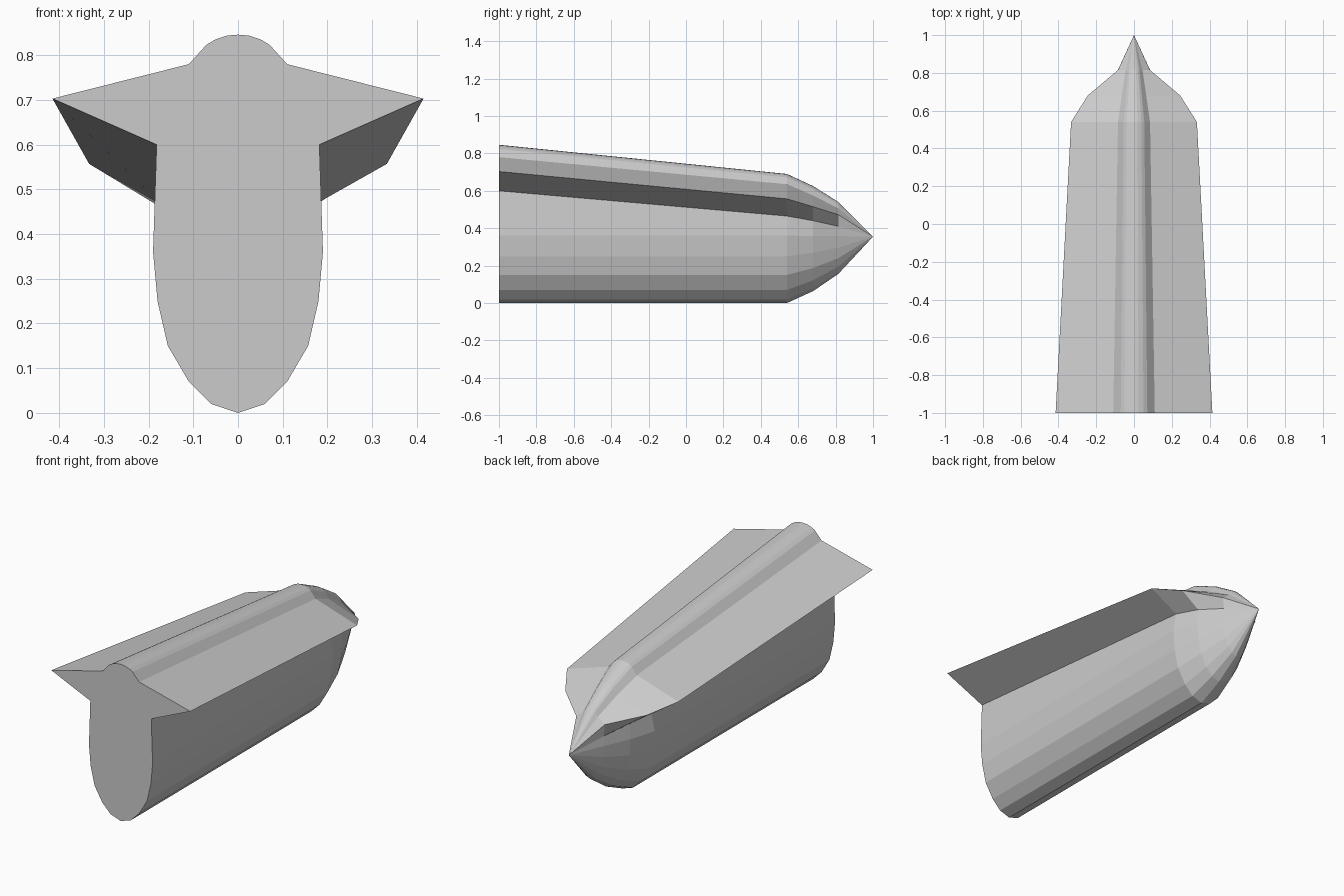
import bpy
import bmesh

cube = bpy.data.objects.get("Cube")
if cube:
    bpy.data.objects.remove(cube, do_unlink=True)

grey = bpy.data.materials.new("plain grey")
grey.use_nodes = True
colour = (0.6, 0.6, 0.6, 1)
grey.diffuse_color = colour
grey.node_tree.nodes["Principled BSDF"].inputs["Base Color"].default_value = colour

AXIS_Z = 0.355   # height of the nose point
KEEL = [(0, 0), (0.06, 0.02), (0.11, 0.07), (0.157, 0.15), (0.18, 0.25), (0.19, 0.36)]
CROWN = [(0.64, 0.66), (0.46, 0.84), (0.22, 0.97), (0, 1)]

# y, keel width and height scale, then fin root, fin tip, ridge foot (x, z) and ridge top z
STATIONS = [
    (-1.0, 1, 1, (0.182, 0.60), (0.415, 0.703), (0.11, 0.78), 0.846),
    (0.54, 1, 1, (0.17, 0.465), (0.333, 0.557), (0.085, 0.635), 0.69),
    (0.68, 0.77, 0.82, (0.14, 0.44), (0.245, 0.515), (0.065, 0.575), 0.625),
    (0.815, 0.45, 0.56, (0.08, 0.41), (0.085, 0.472), (0.045, 0.505), 0.54),
]


def section(y, wide, tall, root, tip, foot, top):
    """Closed outline: keel, fin and ridge on the left, then mirrored."""
    half = [(x * wide, AXIS_Z + (z - AXIS_Z) * tall) for x, z in KEEL]
    half += [root, tip, foot]
    half += [(foot[0] * u, foot[1] + (top - foot[1]) * v) for u, v in CROWN]
    outline = half + [(-x, z) for x, z in half[-2:0:-1]]
    return [(x, y, z) for x, z in outline]


# Hull with fins and ridge, lofted through the stations
bm = bmesh.new()
rings = [[bm.verts.new(p) for p in section(*s)] for s in STATIONS]
count = len(rings[0])
for a, b in zip(rings, rings[1:]):
    for i in range(count):
        j = (i + 1) % count
        bm.faces.new((a[i], a[j], b[j], b[i]))

# Pointed nose and flat end
point = bm.verts.new((0, 1, AXIS_Z))
for i in range(count):
    bm.faces.new((rings[-1][i], rings[-1][(i + 1) % count], point))
bm.faces.new(rings[0])
bmesh.ops.recalc_face_normals(bm, faces=bm.faces)

mesh = bpy.data.meshes.new("finned_hull")
bm.to_mesh(mesh)
bm.free()
mesh.materials.append(grey)
hull = bpy.data.objects.new("finned_hull", mesh)
bpy.context.collection.objects.link(hull)
